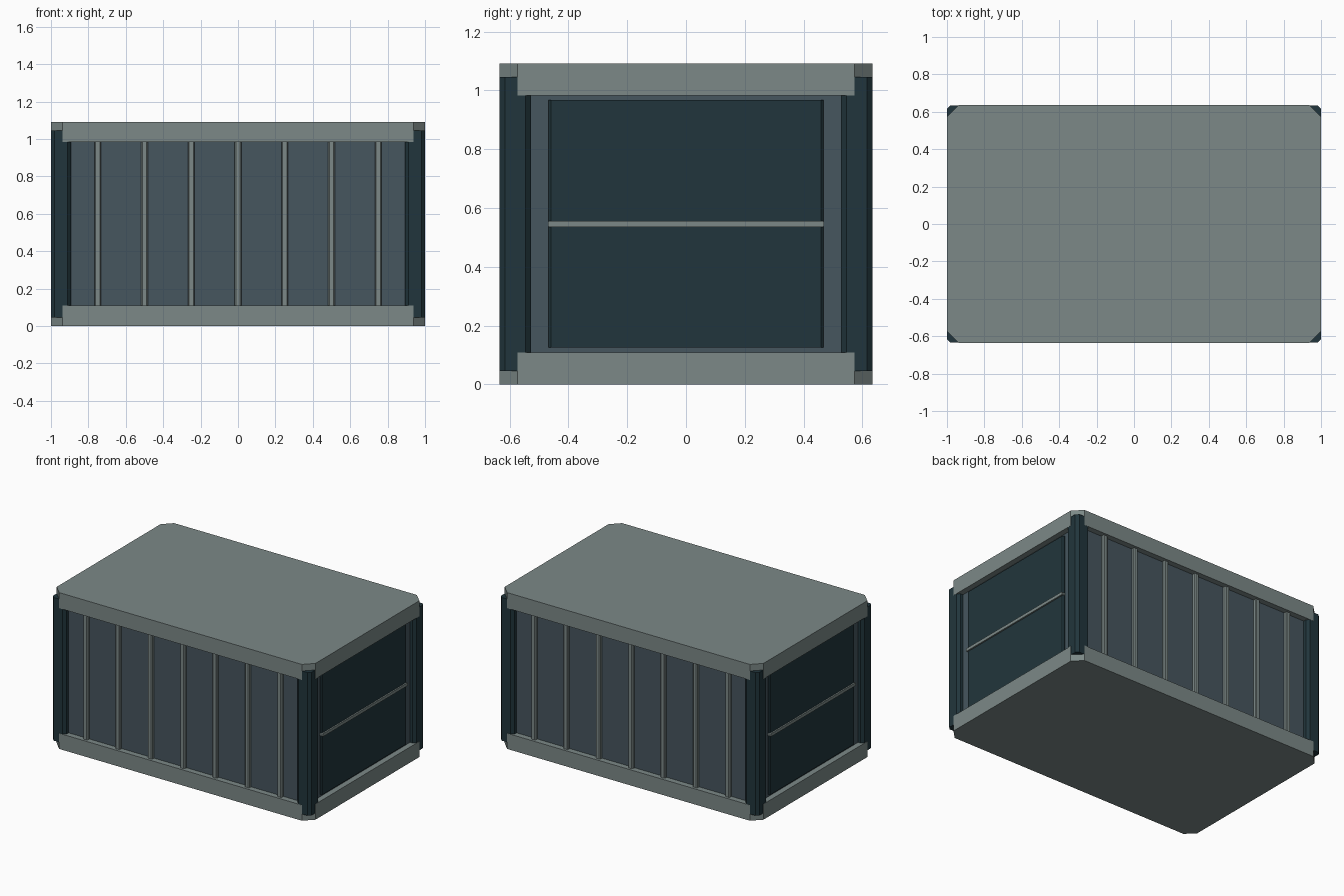
import bpy, bmesh

if "Cube" in bpy.data.objects:
    bpy.data.objects.remove(bpy.data.objects["Cube"])

def material(name, rgb):
    m = bpy.data.materials.new(name)
    m.diffuse_color = (*rgb, 1)
    m.use_nodes = True
    m.node_tree.nodes["Principled BSDF"].inputs["Base Color"].default_value = m.diffuse_color
    return m

LIGHT = material("light grey", (0.200, 0.248, 0.242))
MID = material("slate blue", (0.061, 0.092, 0.113))
DARK = material("dark teal", (0.0152, 0.036, 0.045))

def box(name, centre, size, mat, chamfer=0.0, axis=2):
    """Box whose edges parallel to one axis are chamfered."""
    bm = bmesh.new()
    bmesh.ops.create_cube(bm, size=1)
    for v in bm.verts:
        for i in range(3):
            v.co[i] = v.co[i] * size[i] + centre[i]
    if chamfer:
        edges = [e for e in bm.edges
                 if abs(e.verts[0].co[axis] - e.verts[1].co[axis]) > 1e-5]
        bmesh.ops.bevel(bm, geom=edges, offset=chamfer, segments=1,
                        affect='EDGES', clamp_overlap=False)
    bmesh.ops.recalc_face_normals(bm, faces=bm.faces)
    me = bpy.data.meshes.new(name)
    bm.to_mesh(me)
    bm.free()
    me.materials.append(mat)
    ob = bpy.data.objects.new(name, me)
    bpy.context.collection.objects.link(ob)
    return ob

HX, HY, H = 1.0, 0.635, 1.092      # half length, half width, height
SLAB = 0.109                       # slab thickness
MIDZ = H / 2

# floor and roof slabs with cut corners
box("floor_slab", (0, 0, SLAB / 2), (2 * HX, 2 * HY, SLAB), LIGHT, 0.062)
box("roof_slab", (0, 0, H - SLAB / 2), (2 * HX, 2 * HY, SLAB), LIGHT, 0.062)

# recessed body
box("body_walls", (0, 0, MIDZ), (1.92, 1.19, H - 2 * SLAB + 0.04), MID)

# corner posts, a hair inside the slab faces
P = 0.106
for sx in (-1, 1):
    for sy in (-1, 1):
        box("corner_post", (sx * (HX - 0.001 - P / 2), sy * (HY - 0.001 - P / 2), MIDZ),
            (P, P, H - 0.092), DARK, 0.018)

# vertical ribs on the long sides
for sy in (-1, 1):
    for i in range(-3, 4):
        box("side_rib", (i * 0.25, sy * 0.595, MIDZ),
            (0.035, 0.045, H - 2 * SLAB + 0.01), LIGHT, 0.006)

# end panels with a cross bar
for sx in (-1, 1):
    box("end_panel", (sx * 0.96, 0, MIDZ), (0.03, 0.935, 0.843), DARK, 0.008)
    box("end_cross_bar", (sx * 0.97, 0, MIDZ), (0.03, 0.94, 0.021), LIGHT, 0.005, axis=0)
